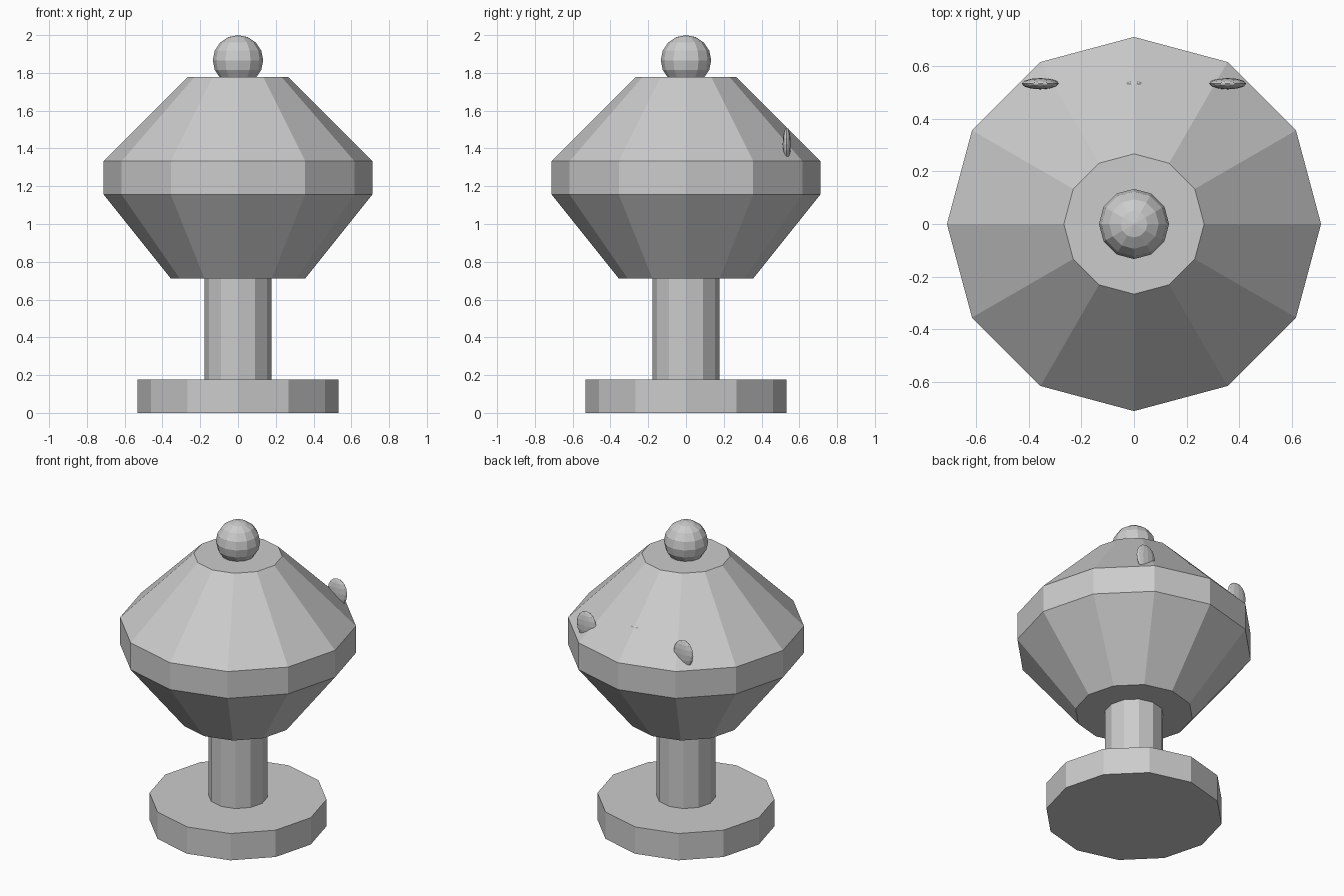
import bpy, bmesh, math

cube = bpy.data.objects.get("Cube")
if cube:
    bpy.data.objects.remove(cube, do_unlink=True)

SIDES = 12
U = 2 / 22.5  # design unit: the whole model is 22.5 units tall

grey = bpy.data.materials.new("plain_grey")
grey.use_nodes = True
colour = (0.6, 0.6, 0.6, 1)
grey.diffuse_color = colour
grey.node_tree.nodes["Principled BSDF"].inputs["Base Color"].default_value = colour


def add_object(name, bm, location=(0, 0, 0)):
    bmesh.ops.recalc_face_normals(bm, faces=bm.faces)
    mesh = bpy.data.meshes.new(name)
    bm.to_mesh(mesh)
    bm.free()
    mesh.materials.append(grey)
    obj = bpy.data.objects.new(name, mesh)
    obj.location = [c * U for c in location]
    bpy.context.collection.objects.link(obj)
    return obj


def turned(name, profile):
    """Closed faceted solid from (radius, height) rings."""
    bm = bmesh.new()
    rings = []
    for r, z in profile:
        angles = [math.tau * i / SIDES for i in range(SIDES)]
        rings.append([bm.verts.new((r * U * math.cos(a), r * U * math.sin(a), z * U))
                      for a in angles])
    for low, high in zip(rings, rings[1:]):
        for i in range(SIDES):
            j = (i + 1) % SIDES
            bm.faces.new((low[i], low[j], high[j], high[i]))
    bm.faces.new(rings[0][::-1])
    bm.faces.new(rings[-1])
    return add_object(name, bm)


def ball(name, location, radii):
    """Low-poly ellipsoid."""
    bm = bmesh.new()
    bmesh.ops.create_uvsphere(bm, u_segments=SIDES, v_segments=8, radius=U)
    bmesh.ops.scale(bm, vec=radii, verts=bm.verts)
    return add_object(name, bm, location)


# Foot, stem and double-cone body
turned("base", [(6, 0), (6, 2)])
turned("stem", [(2, 2), (2, 8)])
turned("body", [(4, 8), (8, 13), (8, 15), (3, 20)])

# Ball on the top
ball("top_knob", (0, 0, 21), (1.5, 1.5, 1.5))

# Thin oval studs on the back slope; the middle one is almost sunk
for name, x in (("right_stud", -4), ("middle_stud", 0), ("left_stud", 4)):
    ball(name, (x, 6, 16), (0.8, 0.24, 1))
